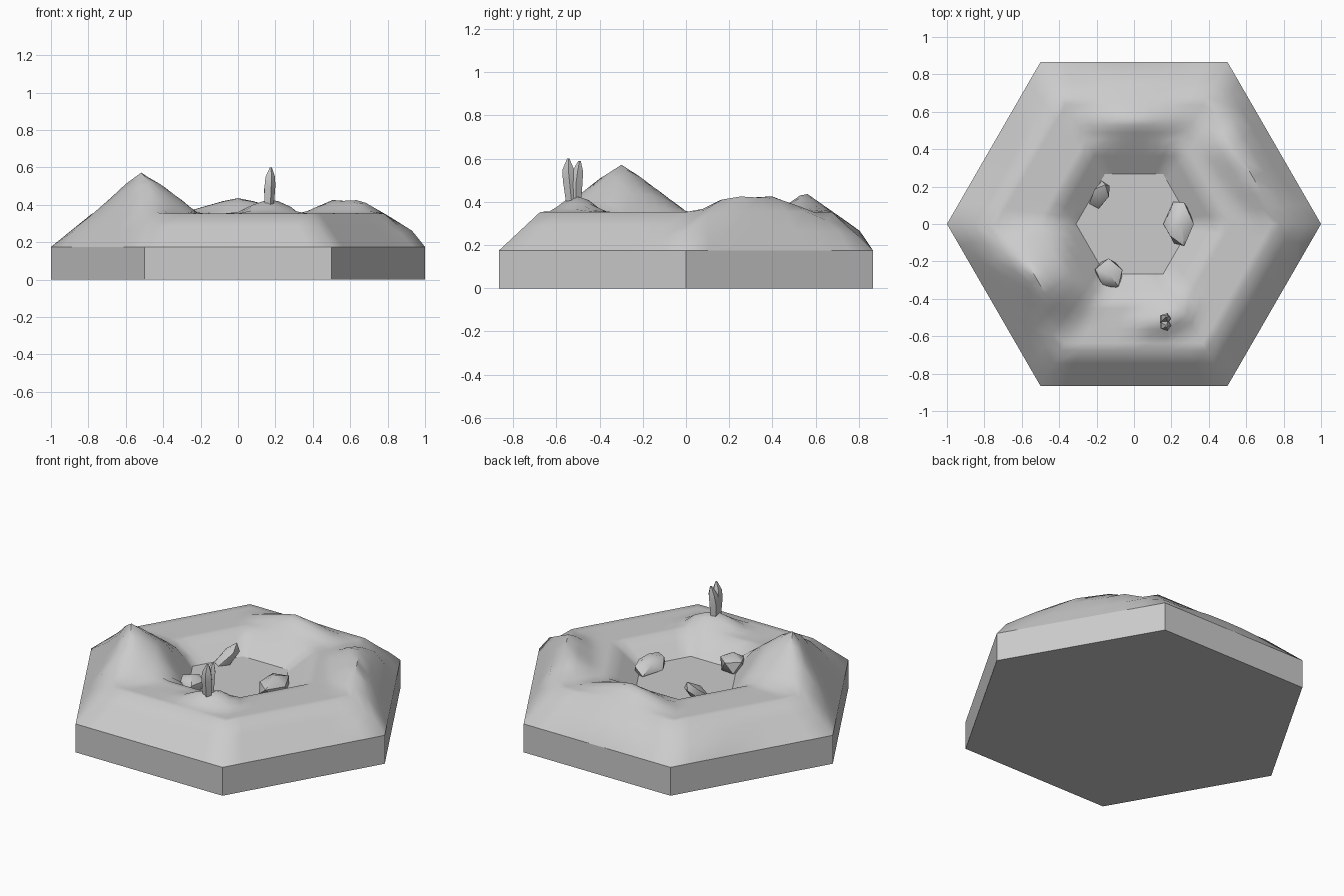
import bpy, bmesh, math, random
from mathutils import Vector, Matrix

if "Cube" in bpy.data.objects:
    bpy.data.objects.remove(bpy.data.objects["Cube"])

random.seed(4)
RIM_Z, TOP_Z, POOL_Z, POOL_R = 0.175, 0.353, 0.25, 0.31


def finish(bm, name, angle):
    bmesh.ops.recalc_face_normals(bm, faces=bm.faces)
    mesh = bpy.data.meshes.new(name)
    bm.to_mesh(mesh)
    bm.free()
    ob = bpy.data.objects.new(name, mesh)
    bpy.context.collection.objects.link(ob)
    bpy.ops.object.select_all(action='DESELECT')
    ob.select_set(True)
    bpy.context.view_layer.objects.active = ob
    bpy.ops.object.shade_smooth_by_angle(angle=math.radians(angle))
    return ob


def hex_point(t, r):
    """Point on a hexagon of corner radius r, t counted in sides."""
    k, f = int(t), t - int(t)
    c = [Vector((math.cos(math.radians(60 * i)), math.sin(math.radians(60 * i)))) for i in (k, k + 1)]
    return c[0].lerp(c[1], f) * r


# Hills: ridge start, ridge end, height, slope, sideways stretch
HILLS = [((-0.54, -0.29), (-0.50, -0.31), 0.575, 0.75, 1.0),
         ((0.66, 0.20), (0.50, 0.42), 0.43, 0.50, 1.0),
         ((0.0, 0.55), (0.0, 0.55), 0.445, 0.70, 0.42),
         ((0.14, -0.53), (0.20, -0.48), 0.43, 0.75, 0.65)]


def height(p, r):
    if r > 0.78:
        z = RIM_Z + (TOP_Z - RIM_Z) * (1 - r) / 0.22
    elif r > 0.48:
        z = TOP_Z
    else:
        z = POOL_Z + (TOP_Z - POOL_Z) * (r - POOL_R) / 0.17
    cap = min(RIM_Z + 1.28 * (1 - r), POOL_Z + 1.1 * (r - POOL_R))
    for a, b, top, slope, stretch in HILLS:
        a, b = Vector(a), Vector(b)
        ab = b - a
        f = max(0, min(1, (p - a).dot(ab) / ab.length_squared)) if ab.length > 0 else 0
        d = p - (a + ab * f)
        dist = math.hypot(d.x * stretch, d.y)
        z = max(z, min(top - slope * dist, cap))
    return z


# Terrain: concentric hexagon rings around the pool
bm = bmesh.new()
SIDE = 8
rings = []
for r in (1, .93, .86, .78, .735, .69, .65, .61, .565, .52, .48, .42, .36, POOL_R):
    ring = []
    for i in range(6 * SIDE):
        p = hex_point(i / SIDE, r)
        ring.append(bm.verts.new((p.x, p.y, height(p, r))))
    rings.append(ring)
n = 6 * SIDE
for a, b in zip(rings, rings[1:]):
    for i in range(n):
        j = (i + 1) % n
        bm.faces.new((a[i], a[j], b[j], b[i]))
finish(bm, "terrain", 50)

# Flat pool floor
bm = bmesh.new()
bm.faces.new([bm.verts.new((*hex_point(i, POOL_R), POOL_Z)) for i in range(6)])
finish(bm, "pool", 30)

# Base: hexagonal walls and underside
bm = bmesh.new()
low = [bm.verts.new((*hex_point(i, 1), 0)) for i in range(6)]
high = [bm.verts.new((*hex_point(i, 1), RIM_Z)) for i in range(6)]
bm.faces.new(low[::-1])
for i in range(6):
    j = (i + 1) % 6
    bm.faces.new((low[i], low[j], high[j], high[i]))
finish(bm, "tile_base", 30)


# Rocks: jittered icospheres
def rock(name, loc, size, tilt, turn):
    bm = bmesh.new()
    bmesh.ops.create_icosphere(bm, subdivisions=1, radius=1)
    for v in bm.verts:
        v.co *= random.uniform(0.88, 1.12)
    m = (Matrix.Translation(loc) @ Matrix.Rotation(math.radians(turn), 4, 'Z')
         @ Matrix.Rotation(math.radians(tilt), 4, 'Y') @ Matrix.Diagonal((*size, 1)))
    bmesh.ops.transform(bm, matrix=m, verts=bm.verts)
    finish(bm, name, 40)


rock("rock_back", (-0.18, 0.16, 0.285), (0.10, 0.05, 0.045), -40, 62)
rock("rock_right", (0.24, 0.0, 0.28), (0.08, 0.13, 0.06), 12, 0)
rock("rock_front", (-0.13, -0.27, 0.285), (0.08, 0.09, 0.07), 0, 20)


# Standing stones: tapered five-sided spikes
def spike(name, path, sides=5):
    bm = bmesh.new()
    loops = []
    for x, y, z, r in path:
        loops.append([bm.verts.new((x + r * math.cos(2 * math.pi * k / sides),
                                    y + r * math.sin(2 * math.pi * k / sides), z)) for k in range(sides)])
    for a, b in zip(loops, loops[1:]):
        for k in range(sides):
            j = (k + 1) % sides
            bm.faces.new((a[k], a[j], b[j], b[k]))
    bm.faces.new(loops[0][::-1])
    bm.faces.new(loops[-1])
    finish(bm, name, 40)


spike("tall_spike", [(.165, -.53, .40, .027), (.168, -.54, .50, .032), (.17, -.545, .55, .028), (.175, -.545, .60, .006)])
spike("short_spike", [(.165, -.51, .40, .025), (.165, -.51, .48, .032), (.17, -.502, .54, .027), (.175, -.493, .59, .006)])
